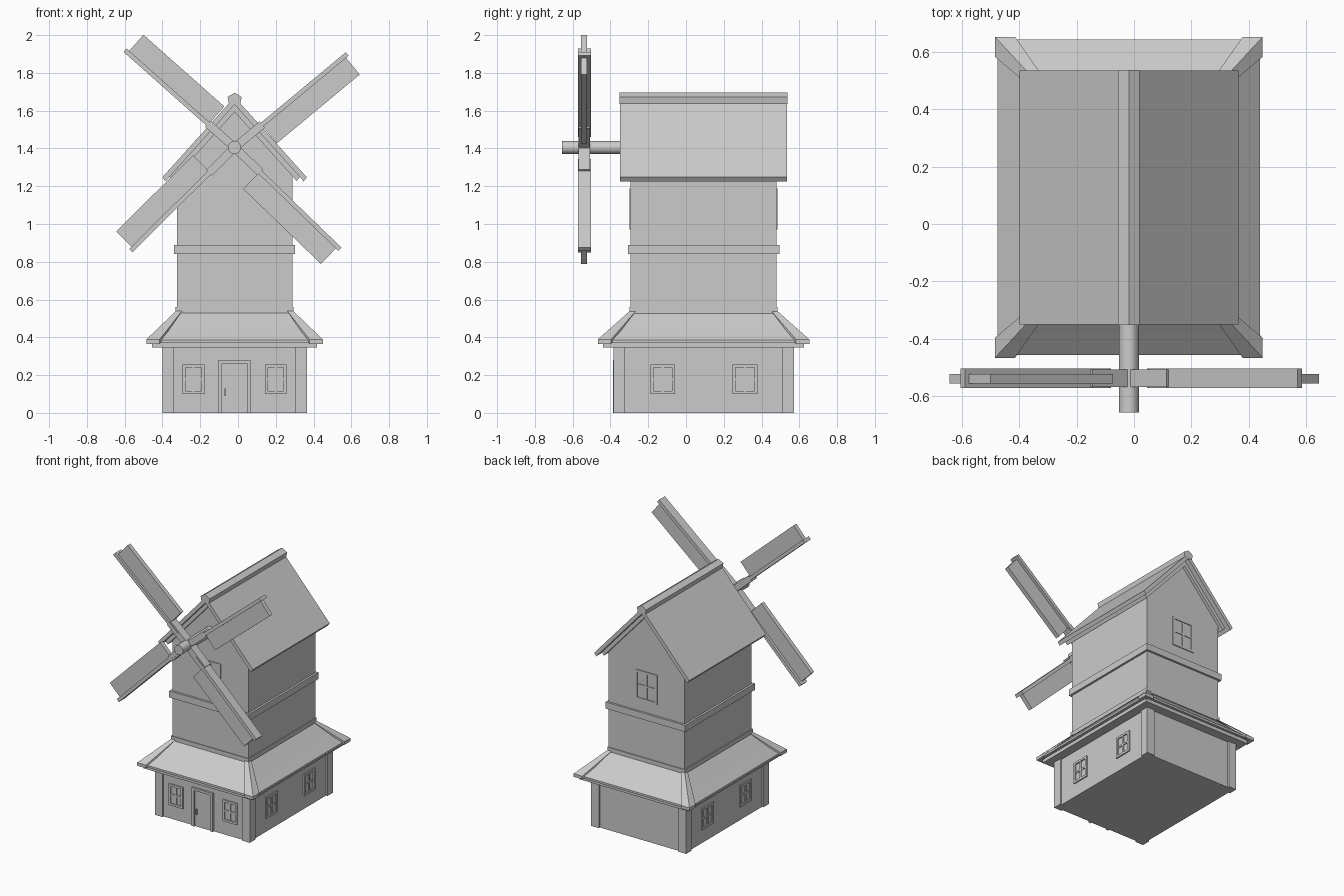
import bpy, bmesh
from math import radians
from mathutils import Matrix, Vector

if "Cube" in bpy.data.objects:
    bpy.data.objects.remove(bpy.data.objects["Cube"])

CX, CY = -0.018, 0.093           # plan centre of the building
HUB = Vector((CX, 0, 1.405))     # sail axis


def finish(name, bm, matrix=None):
    if matrix:
        bm.transform(matrix)
    bmesh.ops.recalc_face_normals(bm, faces=bm.faces)
    me = bpy.data.meshes.new(name)
    bm.to_mesh(me)
    bm.free()
    ob = bpy.data.objects.new(name, me)
    bpy.context.collection.objects.link(ob)
    return ob


def add_box(bm, x, y, z):
    size = [b - a for a, b in (x, y, z)]
    mid = [(a + b) / 2 for a, b in (x, y, z)]
    bmesh.ops.create_cube(bm, size=1, matrix=Matrix.Translation(mid) @ Matrix.Diagonal((*size, 1)))


def boxes(name, items, matrix=None):
    bm = bmesh.new()
    for it in items:
        add_box(bm, *it)
    return finish(name, bm, matrix)


def slab(name, hx, hy, z0, z1):
    return boxes(name, [((CX - hx, CX + hx), (CY - hy, CY + hy), (z0, z1))])


def prism(name, pts, hy):
    """Extrude an xz outline along y, symmetric about the building centre."""
    bm = bmesh.new()
    f = bm.faces.new([bm.verts.new((CX + x, CY - hy, z)) for x, z in pts])
    ext = bmesh.ops.extrude_face_region(bm, geom=[f])['geom']
    bmesh.ops.translate(bm, vec=(0, 2 * hy, 0), verts=[v for v in ext if isinstance(v, bmesh.types.BMVert)])
    return finish(name, bm)


def mirror_pts(half):
    """Complete a half outline that may start/end on the centre line."""
    return half + [(-x, z) for x, z in reversed(half) if x > 0]


def chevron(name, apex, ex, slope, thick, hy):
    ez = apex - slope * ex
    ix = ex - thick * 0.4
    half = [(0, apex), (ex, ez), (ix, apex - thick - slope * ix)]
    pts = half + [(0, apex - thick)] + [(-x, z) for x, z in reversed(half[1:])]
    return prism(name, pts, hy)


def window(name, loc, w, h, yaw, depth):
    """Four-pane frame facing -y locally, then turned by yaw onto a wall."""
    f, b, y = 0.016, 0.006, (-depth, 0.01)
    items = [((s * w / 2 - f / 2, s * w / 2 + f / 2), y, (-h / 2 - f / 2, h / 2 + f / 2)) for s in (-1, 1)]
    items += [((-w / 2, w / 2), y, (s * h / 2 - f / 2, s * h / 2 + f / 2)) for s in (-1, 1)]
    bars = (-depth * 0.7, 0.01)
    items += [((-b, b), bars, (-h / 2, h / 2)), ((-w / 2, w / 2), bars, (-b, b))]
    boxes(name, items, Matrix.Translation(loc) @ Matrix.Rotation(radians(yaw), 4, 'Z'))


# Ground floor walls and corner posts
slab("ground_floor_walls", 0.371, 0.466, 0.0, 0.36)
boxes("corner_posts", [
    (sorted((CX + sx * 0.383, CX + sx * 0.32)), sorted((CY + sy * 0.478, CY + sy * 0.415)), (0, 0.35))
    for sx in (-1, 1) for sy in (-1, 1)])

# Skirt roof: eave board, four sloping panels, hip trims
slab("eave_board", 0.437, 0.532, 0.345, 0.372)
bm = bmesh.new()
rings = [(0.458, 0.55, 0.37), (0.458, 0.55, 0.385), (0.385, 0.472, 0.452), (0.298, 0.38, 0.534)]
loops = [[bm.verts.new((CX + sx * a, CY + sy * b, z)) for sx, sy in ((-1, -1), (1, -1), (1, 1), (-1, 1))]
         for a, b, z in rings]
for lo, hi in zip(loops, loops[1:]):
    for i in range(4):
        j = (i + 1) % 4
        bm.faces.new((lo[i], lo[j], hi[j], hi[i]))
bm.faces.new(loops[0])
bm.faces.new(loops[-1])
finish("skirt_roof", bm)

for sx, sy, nm in ((-1, -1, "front_left"), (1, -1, "front_right"), (1, 1, "back_right"), (-1, 1, "back_left")):
    bm = bmesh.new()
    for a, b, z, w in ((0.467, 0.56, 0.366, 0.07), (0.467, 0.56, 0.389, 0.07), (0.31, 0.39, 0.54, 0.032)):
        for dx, dy in ((0, 0), (w, 0), (0, w)):
            bm.verts.new((CX + sx * (a - dx), CY + sy * (b - dy), z))
    bmesh.ops.convex_hull(bm, input=bm.verts)
    finish("hip_trim_" + nm, bm)

# Tower with gable ends, base moulding and belt course
prism("tower_walls", [(-0.306, 0.5), (0.306, 0.5), (0.306, 1.28), (0, 1.62), (-0.306, 1.28)], 0.386)
slab("tower_base_moulding", 0.313, 0.392, 0.53, 0.56)
slab("belt_course", 0.321, 0.401, 0.842, 0.89)

# Cap roof, inner trim under it, ridge cap
chevron("cap_roof", 1.672, 0.382, 1.11, 0.04, 0.443)
chevron("gable_trim", 1.633, 0.345, 1.11, 0.04, 0.408)
prism("ridge_cap", mirror_pts([(0, 1.695), (0.037, 1.672), (0.03, 1.636)]), 0.4445)

# Windows
WF = CY - 0.466
for s, nm in ((-1, "left"), (1, "right")):
    window("front_window_" + nm, (CX + s * 0.218, WF, 0.177), 0.1, 0.14, 0, 0.009)
    for y, pos in ((-0.123, "front"), (0.312, "back")):
        window(f"{nm}_window_{pos}", (CX + s * 0.371, y, 0.177), 0.115, 0.14, s * 90, 0.009)
window("tower_window_front", (CX, CY - 0.386, 1.08), 0.16, 0.2, 0, 0.006)
window("tower_window_back", (CX, CY + 0.386, 1.08), 0.16, 0.2, 180, 0.006)

# Door
boxes("door_frame", [
    ((CX - 0.084, CX - 0.066), (WF - 0.014, WF + 0.01), (0, 0.28)),
    ((CX + 0.066, CX + 0.084), (WF - 0.014, WF + 0.01), (0, 0.28)),
    ((CX - 0.084, CX + 0.084), (WF - 0.014, WF + 0.01), (0.262, 0.28))])
boxes("door", [((CX - 0.066, CX + 0.066), (WF - 0.004, WF + 0.01), (0, 0.262))])
boxes("door_handle", [((CX - 0.054, CX - 0.045), (WF - 0.013, WF), (0.09, 0.13))])

# Sail shaft
bm = bmesh.new()
bmesh.ops.create_cone(bm, cap_ends=True, segments=16, radius1=0.035, radius2=0.035, depth=0.4,
                      matrix=Matrix.Translation((CX, -0.457, HUB.z)) @ Matrix.Rotation(radians(90), 4, 'X'))
shaft = finish("sail_shaft", bm)
bpy.context.view_layer.objects.active = shaft
shaft.select_set(True)
bpy.ops.object.shade_smooth_by_angle()

# Four sails: arm, deep spar and thin panel on its clockwise side
for i, ang in enumerate((39.7, 138.4, 224.8, 316.0)):
    boxes(f"sail_{i + 1}", [
        ((0, 0.19), (-0.569, -0.507), (-0.022, 0.022)),
        ((0.1, 0.775), (-0.572, -0.504), (-0.012, 0.012)),
        ((0.185, 0.757), (-0.556, -0.524), (-0.126, 0.0)),
    ], Matrix.Translation(HUB) @ Matrix.Rotation(radians(-ang), 4, 'Y'))
